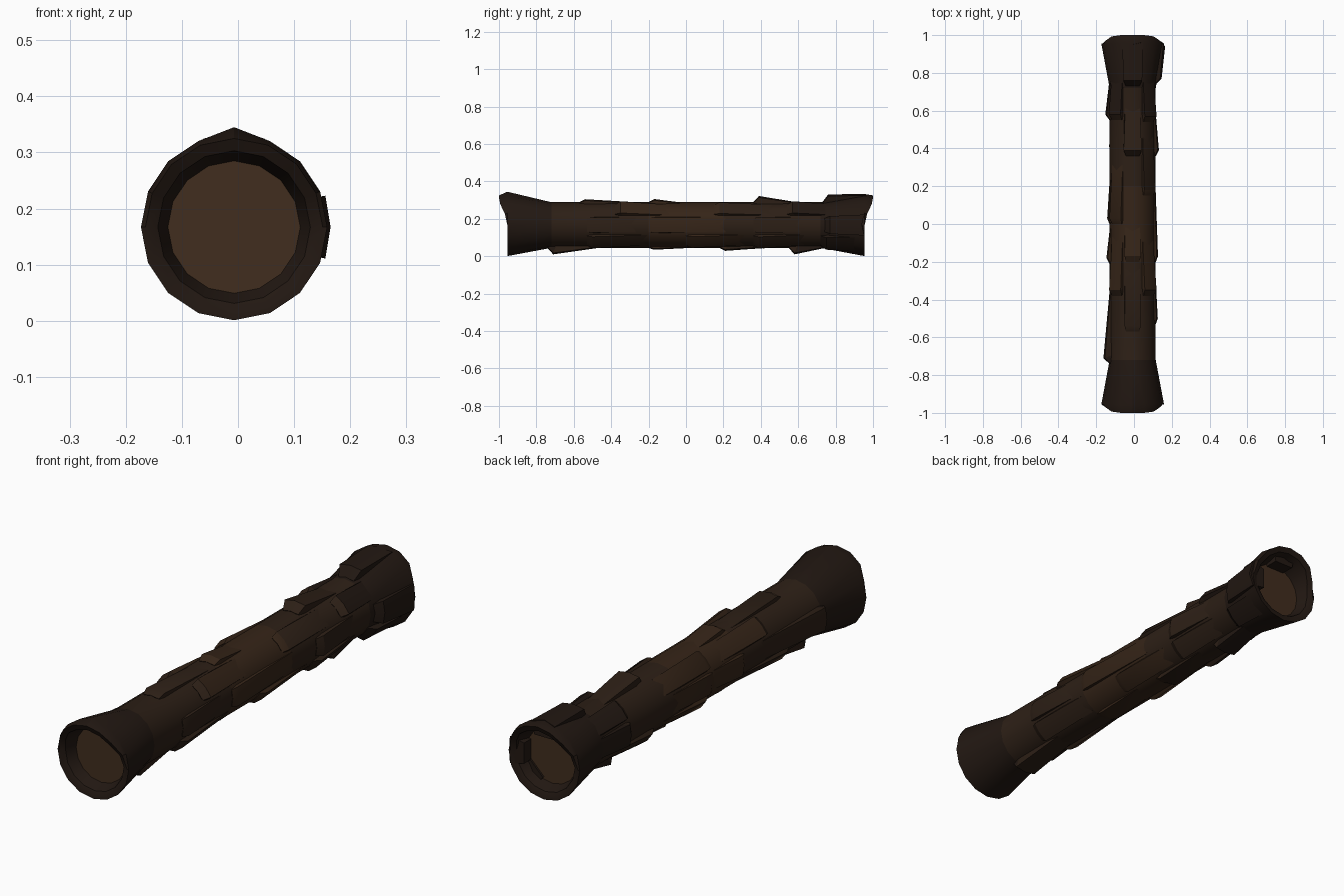
import bpy, bmesh
from math import sin, cos, radians, pi

if "Cube" in bpy.data.objects:
    bpy.data.objects.remove(bpy.data.objects["Cube"])

CX, CZ, R, SIDES = -0.007, 0.167, 0.122, 16


def material(name, col):
    m = bpy.data.materials.new(name)
    m.diffuse_color = (*col, 1)
    m.use_nodes = True
    m.node_tree.nodes["Principled BSDF"].inputs["Base Color"].default_value = m.diffuse_color
    return m


BARK_MID = material("bark_middle", (0.036, 0.018, 0.009))
BARK = material("bark", (0.026, 0.014, 0.008))
BARK_END = material("bark_end", (0.016, 0.009, 0.006))
WOOD = material("cut_wood", (0.052, 0.026, 0.013))


def pt(r, deg, y):
    a = radians(deg)
    return (CX + r * cos(a), y, CZ + r * sin(a))


def finish(name, bm, mat_rule, mats):
    bmesh.ops.recalc_face_normals(bm, faces=bm.faces)
    for f in bm.faces:
        f.material_index = mat_rule(f)
    me = bpy.data.meshes.new(name)
    bm.to_mesh(me)
    bm.free()
    for m in mats:
        me.materials.append(m)
    ob = bpy.data.objects.new(name, me)
    bpy.context.collection.objects.link(ob)
    bpy.ops.object.select_all(action='DESELECT')
    ob.select_set(True)
    bpy.context.view_layer.objects.active = ob
    bpy.ops.object.shade_smooth_by_angle(angle=radians(30))
    return ob


def band(f):
    y = abs(f.calc_center_median().y)
    return 0 if y < 0.25 else (1 if y < 0.65 else 2)


def tip_y(deg):
    # the bark sticks out further along the top of each end
    return 0.955 + 0.045 * min(1, max(0, (sin(radians(deg)) - 0.2) / 0.6))


# log body: flared bark tube with recessed cut ends
bm = bmesh.new()
half = [(0.118, 0.90), (0.136, 0.945), (0.158, None), (0.166, 0.955), (R, 0.72)]
profile = [(r, y, -1) for r, y in half]
profile += [(R, 0.45, -1), (R, 0.2, -1), (R, 0.2, 1), (R, 0.45, 1)]
profile += [(r, y, 1) for r, y in reversed(half)]
rings = []
for r, y, s in profile:
    ring = []
    for i in range(SIDES):
        a = 360 * i / SIDES
        rr = r
        if r == 0.166 and s < 0 and i == 4:
            rr = 0.178                       # raised lip on the front top
        if y is None:
            yy = tip_y(a)
        elif y == 0.945:
            yy = tip_y(a) - 0.01
        else:
            yy = y
        ring.append(bm.verts.new(pt(rr, a, s * yy)))
    rings.append(ring)
for a, b in zip(rings, rings[1:]):
    for i in range(SIDES):
        j = (i + 1) % SIDES
        bm.faces.new((a[i], a[j], b[j], b[i]))
bm.faces.new(rings[0])
bm.faces.new(rings[-1])
finish("log_body", bm, lambda f: 3 if len(f.verts) > 4 else band(f),
       [BARK_MID, BARK, BARK_END, WOOD])


# bark plates: steep lip at the low-y end, sloping away toward +y
def plate(bm, ang, y0, y1, r0, r1=0.121):
    base = 0.108
    rows = []
    for y, r, w in ((y0, R + 0.001, 17), (y0 + 0.03, r0, 18), (y1, r1, 19)):
        out = 0.012 if y == y1 else 0
        rows.append([bm.verts.new(pt(base, ang - w - 5, y + 0.02 - out)),
                     bm.verts.new(pt(r, ang - w, y + out)),
                     bm.verts.new(pt(r, ang, y)),
                     bm.verts.new(pt(r, ang + w, y + out)),
                     bm.verts.new(pt(base, ang + w + 5, y + 0.02 - out))])
    for a, b in zip(rows, rows[1:]):
        for i in range(5):
            j = (i + 1) % 5
            bm.faces.new((a[i], a[j], b[j], b[i]))
    bm.faces.new(rows[0])
    bm.faces.new(rows[-1])


columns = {
    0: [(-0.53, -0.28, 0.133), (-0.20, 0.20, 0.134), (0.36, 0.60, 0.139),
        (0.74, 0.94, 0.153, 0.172)],
    45: [(-0.38, -0.10, 0.142), (0.15, 0.45, 0.136), (0.54, 0.80, 0.142)],
    90: [(-0.57, -0.25, 0.138), (-0.20, -0.03, 0.139), (0.36, 0.60, 0.155),
         (0.73, 0.95, 0.163, 0.167)],
    135: [(-0.38, -0.08, 0.140), (0.00, 0.30, 0.138), (0.55, 0.80, 0.142)],
    180: [(-0.74, -0.34, 0.155), (-0.21, -0.02, 0.139), (0.00, 0.25, 0.135),
          (0.55, 0.78, 0.145)],
    225: [(-0.52, -0.20, 0.138), (0.02, 0.30, 0.138), (0.38, 0.66, 0.140)],
    270: [(-0.74, -0.46, 0.157), (-0.20, 0.05, 0.132), (0.18, 0.45, 0.138),
          (0.55, 0.75, 0.157)],
    315: [(-0.53, -0.22, 0.139), (0.00, 0.30, 0.137), (0.36, 0.62, 0.140),
          (0.72, 0.90, 0.148, 0.155)],
}
bm = bmesh.new()
for ang, plates in columns.items():
    for p in plates:
        plate(bm, ang, *p)
finish("bark_plates", bm, band, [BARK_MID, BARK, BARK_END])
